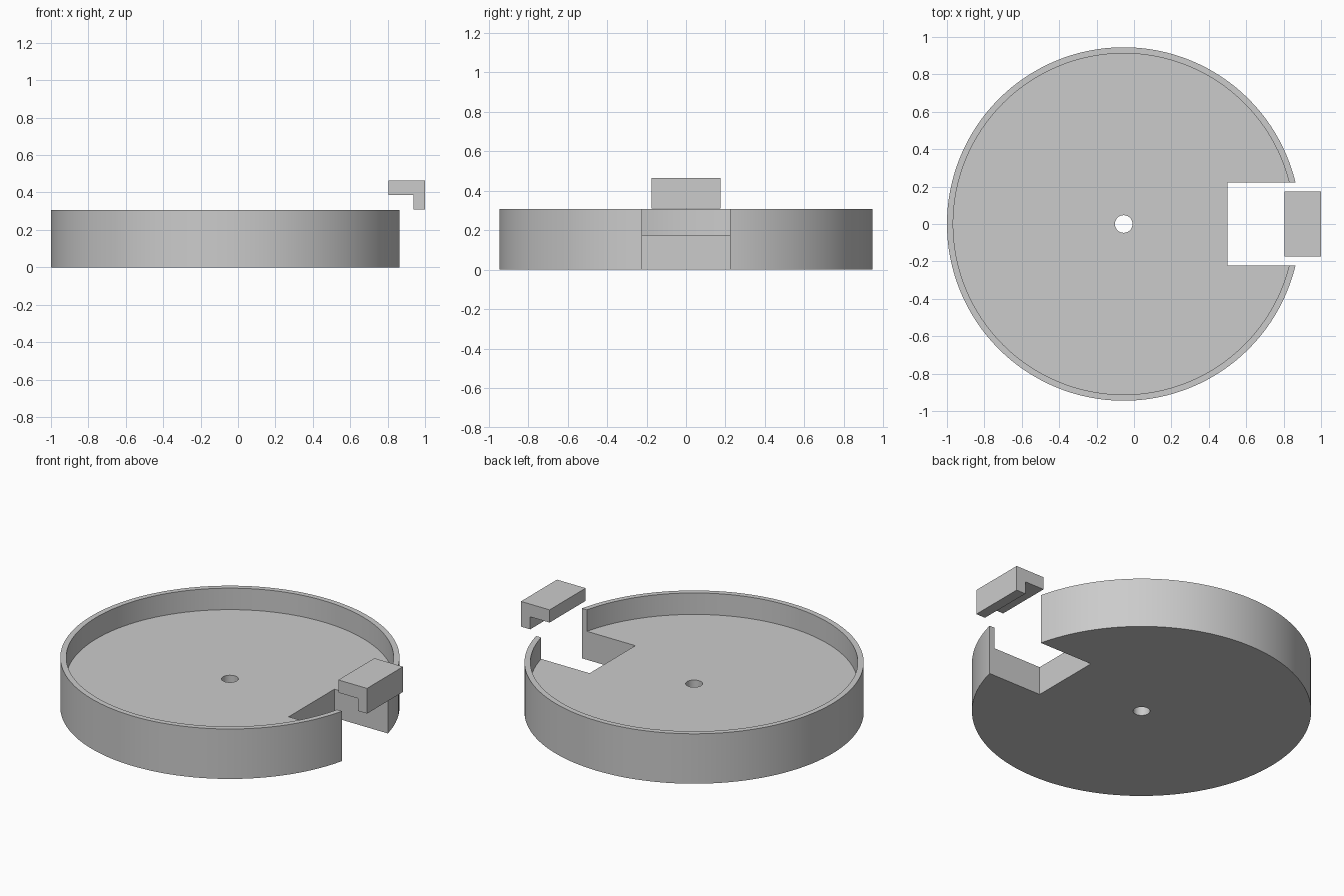
import bpy, bmesh, math
from mathutils import Vector

if "Cube" in bpy.data.objects:
    bpy.data.objects.remove(bpy.data.objects["Cube"], do_unlink=True)

grey = bpy.data.materials.new("plain grey")
grey.use_nodes = True
colour = (0.6, 0.6, 0.6, 1)
grey.diffuse_color = colour
grey.node_tree.nodes["Principled BSDF"].inputs["Base Color"].default_value = colour


def make_object(name, bm):
    bmesh.ops.recalc_face_normals(bm, faces=bm.faces)
    mesh = bpy.data.meshes.new(name)
    bm.to_mesh(mesh)
    bm.free()
    mesh.materials.append(grey)
    obj = bpy.data.objects.new(name, mesh)
    bpy.context.collection.objects.link(obj)
    return obj


def extruded_profile(name, points, half_width):
    """Extrude an x-z outline along y, centred on y = 0."""
    bm = bmesh.new()
    face = bm.faces.new([bm.verts.new((x, -half_width, z)) for x, z in points])
    result = bmesh.ops.extrude_face_region(bm, geom=[face])
    verts = [g for g in result["geom"] if isinstance(g, bmesh.types.BMVert)]
    bmesh.ops.translate(bm, verts=verts, vec=(0, 2 * half_width, 0))
    return make_object(name, bm)


# Shallow round tray with a raised rim and a centre hole, lathed from its section
CENTRE_X, OUTER, INNER, HOLE = -0.055, 0.945, 0.912, 0.047
HEIGHT, FLOOR = 0.307, 0.175
section = [(HOLE, 0), (OUTER, 0), (OUTER, HEIGHT),
           (INNER, HEIGHT), (INNER, FLOOR), (HOLE, FLOOR)]
bm = bmesh.new()
verts = [bm.verts.new((CENTRE_X + r, 0, z)) for r, z in section]
edges = [bm.edges.new((a, b)) for a, b in zip(verts, verts[1:] + verts[:1])]
bmesh.ops.spin(bm, geom=verts + edges, cent=(CENTRE_X, 0, 0), axis=(0, 0, 1),
               angle=math.tau, steps=128, use_merge=True)
bmesh.ops.remove_doubles(bm, verts=bm.verts, dist=1e-5)
tray = make_object("round_tray", bm)

# Rectangular notch through the rim and floor
cutter = extruded_profile("notch_cutter", [(0.5, -0.1), (1.2, -0.1), (1.2, 0.5), (0.5, 0.5)], 0.222)
cutter.hide_render = True
cutter.hide_viewport = True
cut = tray.modifiers.new("notch", "BOOLEAN")
cut.operation = "DIFFERENCE"
cut.solver = "EXACT"
cut.object = cutter
bpy.context.view_layer.objects.active = tray
tray.select_set(True)
bpy.ops.object.modifier_apply(modifier=cut.name)
bpy.data.objects.remove(cutter, do_unlink=True)
bpy.ops.object.shade_smooth_by_angle(angle=math.radians(30))

# Separate L-shaped clip above the notch
extruded_profile("hooked_clip", [(0.805, 0.387), (0.937, 0.387), (0.937, 0.31),
                                 (1.0, 0.31), (1.0, 0.465), (0.805, 0.465)], 0.175)
